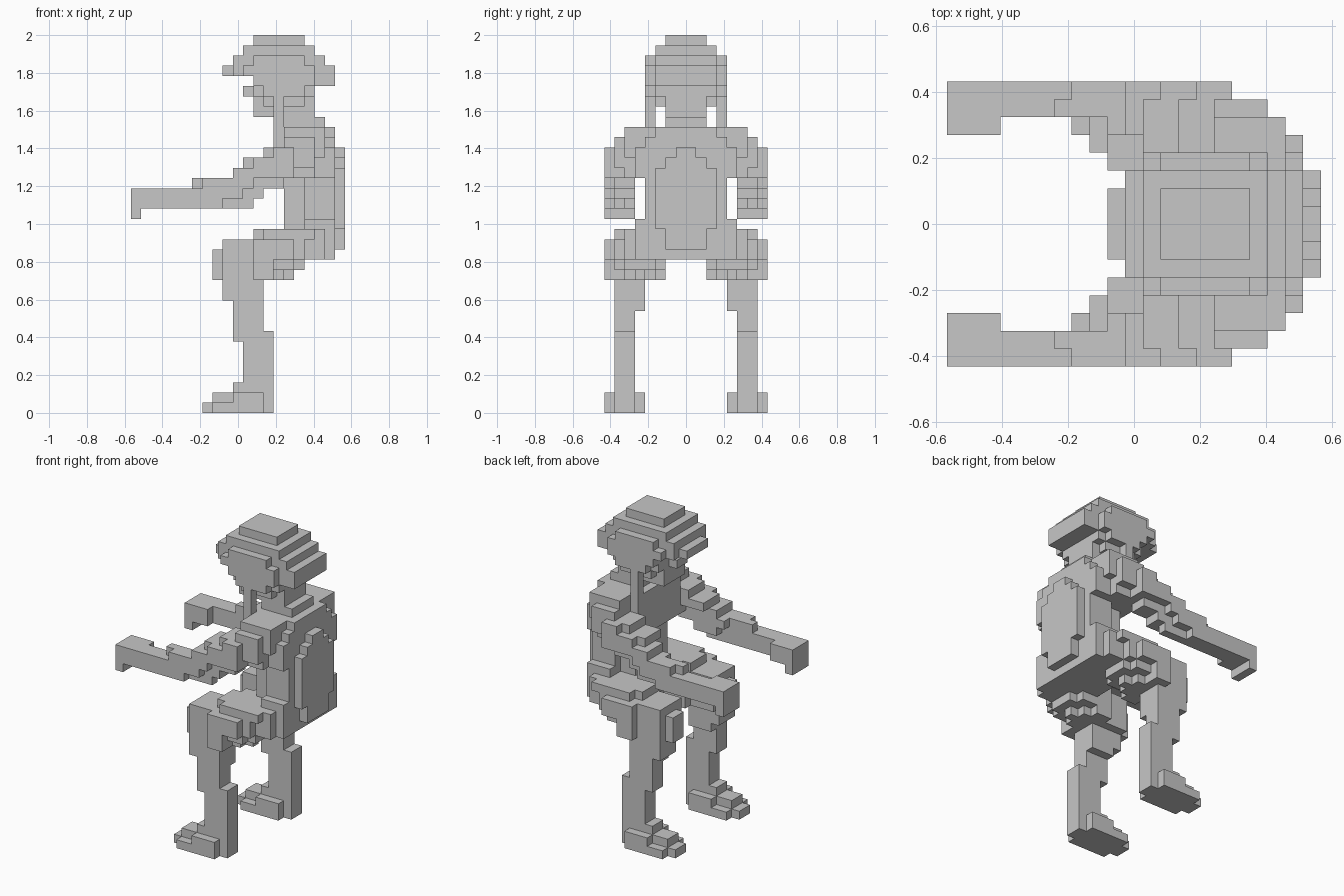
import bpy
import bmesh
import math
from mathutils import Vector

cube = bpy.data.objects.get("Cube")
if cube:
    bpy.data.objects.remove(cube, do_unlink=True)

# Grid of equal blocks: columns run front to back, rows across, layers upward
DEPTH, WIDTH, HEIGHT = 21, 16, 37
UNIT = 2 / HEIGHT
MIDDLE = WIDTH // 2
SIDES = {
    (1, 0, 0): [(1, 0, 0), (1, 1, 0), (1, 1, 1), (1, 0, 1)],
    (-1, 0, 0): [(0, 0, 0), (0, 0, 1), (0, 1, 1), (0, 1, 0)],
    (0, 1, 0): [(0, 1, 0), (0, 1, 1), (1, 1, 1), (1, 1, 0)],
    (0, -1, 0): [(0, 0, 0), (1, 0, 0), (1, 0, 1), (0, 0, 1)],
    (0, 0, 1): [(0, 0, 1), (1, 0, 1), (1, 1, 1), (0, 1, 1)],
    (0, 0, -1): [(0, 0, 0), (0, 1, 0), (1, 1, 0), (1, 0, 0)],
}

grey = bpy.data.materials.new("plain grey")
grey.use_nodes = True
grey.diffuse_color = (0.57, 0.57, 0.57, 1)
grey.node_tree.nodes["Principled BSDF"].inputs["Base Color"].default_value = grey.diffuse_color

taken = set()


def block(layers, columns, rows):
    """All grid cells of one rectangular block (each range excludes its end)."""
    return {(i, j, k) for i in range(*columns) for j in range(*rows) for k in range(*layers)}


def centred(layers, columns, half):
    """A block reaching the same distance to both sides of the middle."""
    return block(layers, columns, (MIDDLE - half, MIDDLE + half))


def mirrored(cells):
    return {(i, WIDTH - 1 - j, k) for i, j, k in cells}


def build(name, *blocks):
    """Join blocks into one shell and merge its flat areas."""
    cells = set().union(*blocks) - taken
    taken.update(cells)
    bm = bmesh.new()
    corners = {}
    for cell in sorted(cells):
        for normal, side in SIDES.items():
            if tuple(a + b for a, b in zip(cell, normal)) in cells:
                continue
            face = []
            for corner in side:
                key = tuple(a + b for a, b in zip(cell, corner))
                if key not in corners:
                    offset = Vector((DEPTH / 2, WIDTH / 2, 0))
                    corners[key] = bm.verts.new((Vector(key) - offset) * UNIT)
                face.append(corners[key])
            bm.faces.new(face)
    bmesh.ops.dissolve_limit(bm, angle_limit=math.radians(1), verts=bm.verts, edges=bm.edges)
    mesh = bpy.data.meshes.new(name)
    bm.to_mesh(mesh)
    bm.free()
    mesh.materials.append(grey)
    bpy.context.collection.objects.link(bpy.data.objects.new(name, mesh))


def build_pair(name, *blocks):
    cells = set().union(*blocks)
    build("left_" + name, cells)
    build("right_" + name, mirrored(cells))


# Rounded, stepped helmet
build("helmet",
      centred(layers=(36, 37), columns=(12, 17), half=2),
      centred(layers=(35, 36), columns=(11, 18), half=3),
      centred(layers=(34, 35), columns=(10, 19), half=3),
      centred(layers=(34, 35), columns=(12, 17), half=4),
      centred(layers=(33, 34), columns=(9, 20), half=2),
      centred(layers=(33, 34), columns=(10, 20), half=3),
      centred(layers=(33, 34), columns=(11, 18), half=4),
      centred(layers=(32, 33), columns=(12, 20), half=3),
      centred(layers=(32, 33), columns=(12, 18), half=4))

# Face with nose, jaw and neck
build("face",
      centred(layers=(31, 32), columns=(11, 12), half=1),
      centred(layers=(31, 32), columns=(13, 17), half=4),
      centred(layers=(31, 32), columns=(12, 18), half=3),
      centred(layers=(30, 31), columns=(13, 17), half=3),
      centred(layers=(29, 31), columns=(12, 18), half=2))
build("neck",
      centred(layers=(28, 29), columns=(15, 19), half=2))

# Thin straps hanging from the helmet to the shoulders
build_pair("strap", block(layers=(28, 31), columns=(14, 15), rows=(4, 5)))

# Torso: shoulder yoke and chest
build("torso",
      centred(layers=(27, 28), columns=(15, 19), half=6),
      centred(layers=(27, 28), columns=(15, 20), half=3),
      centred(layers=(26, 27), columns=(15, 18), half=7),
      centred(layers=(25, 27), columns=(15, 19), half=6),
      centred(layers=(26, 27), columns=(15, 20), half=4),
      centred(layers=(23, 26), columns=(15, 20), half=5),
      centred(layers=(23, 28), columns=(14, 15), half=4),
      centred(layers=(18, 25), columns=(15, 20), half=3),
      centred(layers=(18, 25), columns=(17, 20), half=4))

# Hips between the thighs
build("hips",
      centred(layers=(18, 19), columns=(17, 20), half=5),
      centred(layers=(15, 18), columns=(16, 20), half=5),
      centred(layers=(15, 18), columns=(16, 19), half=6),
      centred(layers=(15, 18), columns=(14, 17), half=3))

# Raised plate on the back
build("back_plate",
      centred(layers=(25, 26), columns=(20, 21), half=1),
      centred(layers=(16, 25), columns=(20, 21), half=2),
      centred(layers=(18, 24), columns=(20, 21), half=3))

# Arms reaching forward, stepping down to the forearm
build_pair("upper_arm",
           block(layers=(25, 26), columns=(13, 16), rows=(1, 4)),
           block(layers=(25, 26), columns=(14, 16), rows=(0, 1)),
           block(layers=(24, 25), columns=(11, 16), rows=(1, 4)),
           block(layers=(23, 25), columns=(12, 16), rows=(0, 1)),
           block(layers=(23, 24), columns=(10, 16), rows=(0, 3)),
           block(layers=(24, 26), columns=(14, 18), rows=(1, 5)),
           block(layers=(23, 24), columns=(14, 18), rows=(2, 5)),
           block(layers=(22, 23), columns=(9, 15), rows=(1, 3)))
build_pair("forearm",
           block(layers=(22, 23), columns=(7, 12), rows=(0, 2)),
           block(layers=(22, 23), columns=(6, 7), rows=(1, 2)),
           block(layers=(21, 22), columns=(3, 11), rows=(0, 2)),
           block(layers=(21, 22), columns=(10, 13), rows=(1, 3)),
           block(layers=(20, 21), columns=(3, 9), rows=(0, 2)),
           block(layers=(20, 21), columns=(9, 12), rows=(1, 2)))
build_pair("hand",
           block(layers=(20, 22), columns=(0, 3), rows=(0, 3)),
           block(layers=(19, 20), columns=(0, 1), rows=(0, 3)))

# Bent legs, rounded at the knee and under the thigh
build_pair("thigh",
           block(layers=(17, 18), columns=(12, 18), rows=(2, 5)),
           block(layers=(17, 18), columns=(13, 18), rows=(1, 6)),
           block(layers=(13, 17), columns=(9, 14), rows=(1, 5)),
           block(layers=(13, 16), columns=(8, 9), rows=(2, 4)),
           block(layers=(15, 17), columns=(12, 16), rows=(0, 1)),
           block(layers=(13, 15), columns=(12, 14), rows=(0, 1)),
           block(layers=(13, 17), columns=(12, 14), rows=(5, 6)),
           block(layers=(13, 14), columns=(14, 15), rows=(2, 5)),
           block(layers=(13, 14), columns=(15, 16), rows=(3, 4)),
           block(layers=(14, 15), columns=(14, 17), rows=(2, 5)),
           block(layers=(14, 17), columns=(14, 16), rows=(1, 6)),
           block(layers=(15, 17), columns=(16, 17), rows=(1, 6)))
build_pair("shin",
           block(layers=(11, 13), columns=(9, 13), rows=(1, 4)),
           block(layers=(10, 11), columns=(10, 13), rows=(1, 4)),
           block(layers=(7, 10), columns=(10, 13), rows=(1, 3)),
           block(layers=(2, 8), columns=(11, 14), rows=(1, 3)))
build_pair("foot",
           block(layers=(2, 3), columns=(10, 11), rows=(1, 3)),
           block(layers=(1, 2), columns=(8, 14), rows=(1, 3)),
           block(layers=(0, 2), columns=(10, 13), rows=(0, 4)),
           block(layers=(0, 1), columns=(8, 13), rows=(0, 4)),
           block(layers=(0, 1), columns=(7, 14), rows=(1, 3)))
